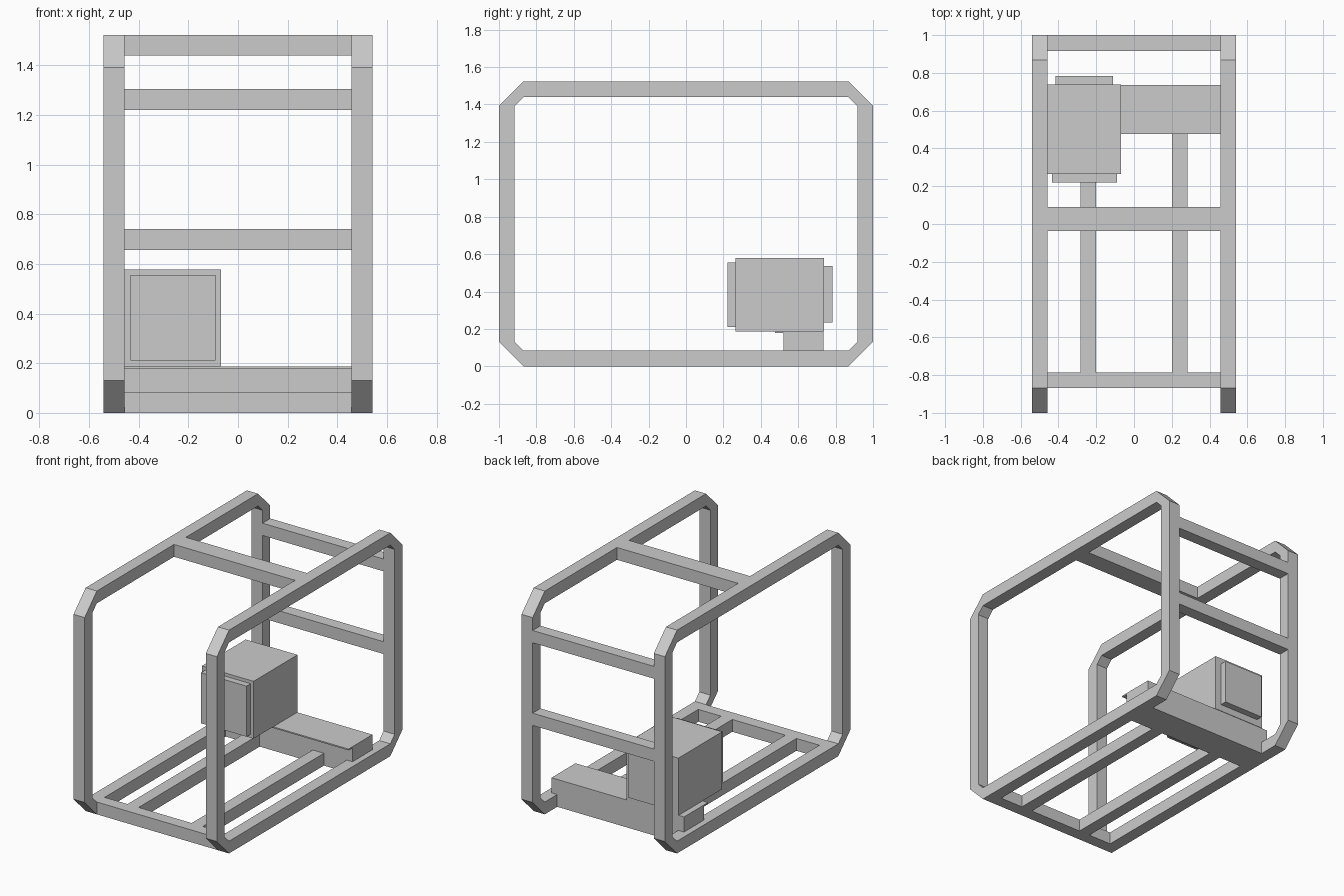
import bpy, bmesh

if "Cube" in bpy.data.objects:
    bpy.data.objects.remove(bpy.data.objects["Cube"])

# One plain grey for the whole model
grey = bpy.data.materials.new("frame_grey")
grey.diffuse_color = (0.6, 0.6, 0.6, 1.0)
grey.use_nodes = True
grey.node_tree.nodes["Principled BSDF"].inputs["Base Color"].default_value = grey.diffuse_color


def finish(name, bm):
    bmesh.ops.recalc_face_normals(bm, faces=bm.faces)
    mesh = bpy.data.meshes.new(name)
    bm.to_mesh(mesh)
    bm.free()
    mesh.materials.append(grey)
    ob = bpy.data.objects.new(name, mesh)
    bpy.context.collection.objects.link(ob)
    return ob


def box(name, x, y, z):
    """Box from (min, max) ranges on each axis."""
    bm = bmesh.new()
    bmesh.ops.create_cube(bm, size=1)
    for v in bm.verts:
        v.co = [r[0] if c < 0 else r[1] for c, r in zip(v.co, (x, y, z))]
    return finish(name, bm)


def octagon(inset, cut):
    """Chamfered rectangle in the side plane as (y, z) points."""
    y0, y1, z0, z1 = -1 + inset, 1 - inset, inset, 1.523 - inset
    return [(y0 + cut, z0), (y1 - cut, z0), (y1, z0 + cut), (y1, z1 - cut),
            (y1 - cut, z1), (y0 + cut, z1), (y0, z1 - cut), (y0, z0 + cut)]


def side_loop(name, x0, x1):
    """Closed chamfered hoop of square tube."""
    bm = bmesh.new()
    outer = [bm.verts.new((x0, y, z)) for y, z in octagon(0, 0.131)]
    inner = [bm.verts.new((x0, y, z)) for y, z in octagon(0.084, 0.047)]
    faces = []
    for i in range(8):
        j = (i + 1) % 8
        faces.append(bm.faces.new((outer[i], outer[j], inner[j], inner[i])))
    out = bmesh.ops.extrude_face_region(bm, geom=faces, use_keep_orig=True)
    for v in out["geom"]:
        if isinstance(v, bmesh.types.BMVert):
            v.co.x = x1
    return finish(name, bm)


T = 0.084            # tube thickness
HALF = 0.457         # inner half width between the hoops
span = (-HALF, HALF)

# Side hoops and floor rails, mirrored left and right
for side, s in (("left", -1), ("right", 1)):
    side_loop(f"{side}_hoop", *sorted((s * HALF, s * 0.541)))
    box(f"{side}_floor_rail", sorted((s * 0.2, s * 0.284)), (-0.785, 0.52), (0, T))

# Cross bars
box("front_floor_bar", span, (-0.869, -0.785), (0, T))
box("roof_bar", span, (-0.037, 0.091), (1.439, 1.523))
box("upper_rear_bar", span, (1 - T, 1), (1.22, 1.304))
box("lower_rear_bar", span, (1 - T, 1), (0.656, 0.74))

# Stepped mounting block with a thin shelf resting on the side hoops
box("mount_base", span, (0.52, 0.735), (0, T))
box("mount_block", (-0.5, 0.5), (0.52, 0.735), (T, 0.178))
box("mount_shelf", (-0.5, 0.5), (0.477, 0.735), (0.178, 0.187))

# Equipment box with raised front and rear panels
box("equipment_box", (-0.459, -0.068), (0.265, 0.738), (0.187, 0.578))
box("front_panel", (-0.434, -0.09), (0.221, 0.265), (0.211, 0.556))
box("rear_panel", (-0.415, -0.112), (0.738, 0.784), (0.234, 0.536))
